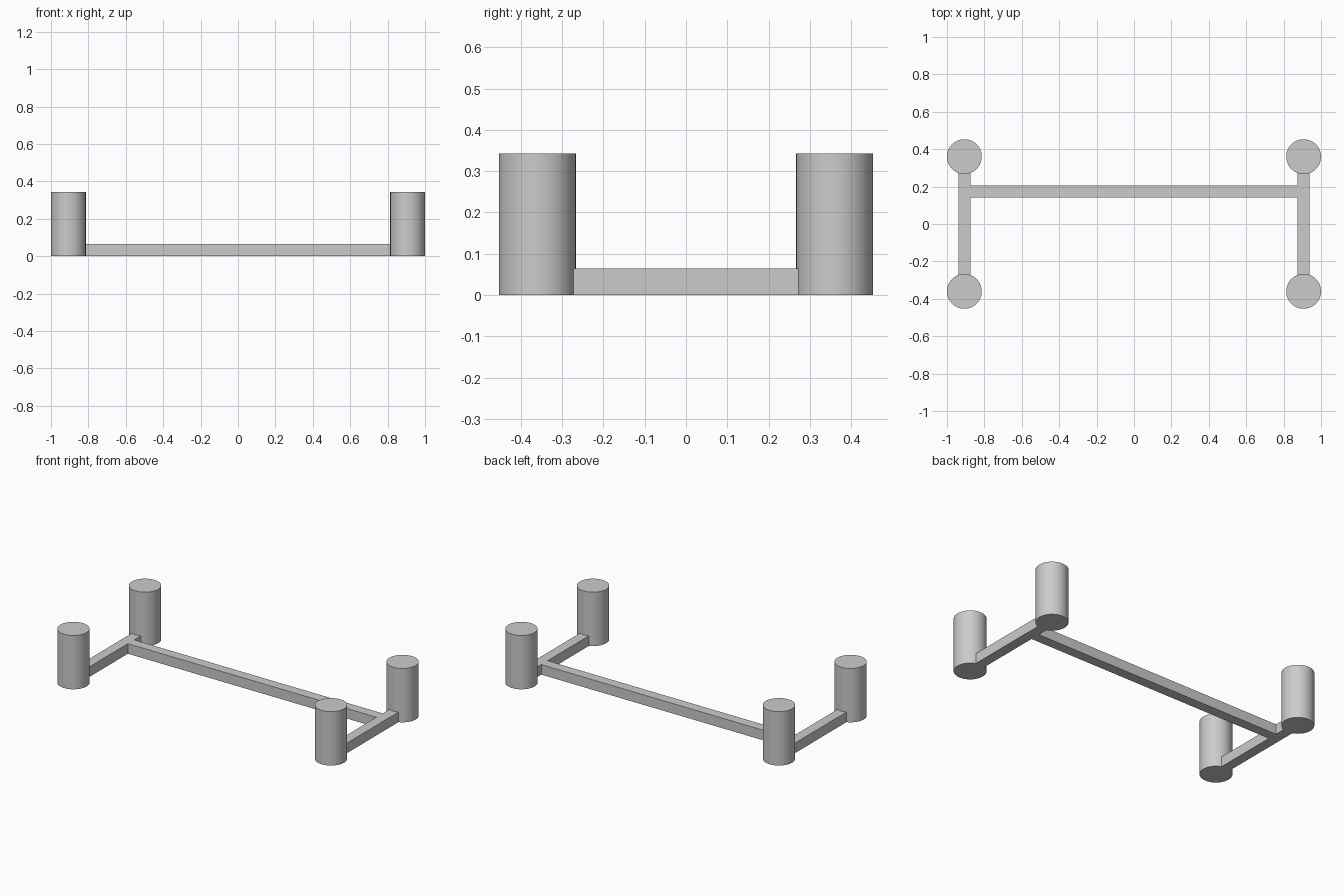
import bpy

cube = bpy.data.objects.get("Cube")
if cube:
    bpy.data.objects.remove(cube, do_unlink=True)

grey = bpy.data.materials.new("plain_grey")
grey.use_nodes = True
colour = (0.6, 0.6, 0.6, 1)
grey.diffuse_color = colour
grey.node_tree.nodes["Principled BSDF"].inputs["Base Color"].default_value = colour

LEG_X, LEG_Y = 0.907, 0.36
RADIUS, HEIGHT = 0.093, 0.343
BAR = 0.064


def finish(name):
    obj = bpy.context.object
    obj.name = name
    obj.data.materials.append(grey)
    return obj


def bar(name, x, y, length_x, length_y):
    bpy.ops.mesh.primitive_cube_add(size=1, location=(x, y, BAR / 2))
    obj = finish(name)
    obj.scale = (length_x, length_y, BAR)
    bpy.ops.object.transform_apply(location=False, rotation=False, scale=True)


# Four round legs and the side rails joining each pair
for side, sx in (("left", 1), ("right", -1)):
    for end, sy in (("front", -1), ("back", 1)):
        bpy.ops.mesh.primitive_cylinder_add(
            vertices=64, radius=RADIUS, depth=HEIGHT,
            location=(sx * LEG_X, sy * LEG_Y, HEIGHT / 2))
        finish(f"{end}_{side}_leg")
        bpy.ops.object.shade_smooth_by_angle()
    bar(f"{side}_rail", sx * LEG_X, 0, BAR, 2 * (LEG_Y - RADIUS) + 0.01)

# Long stretcher between the rails, set towards the back
bar("stretcher", 0, 0.174, 2 * LEG_X - BAR, BAR)
